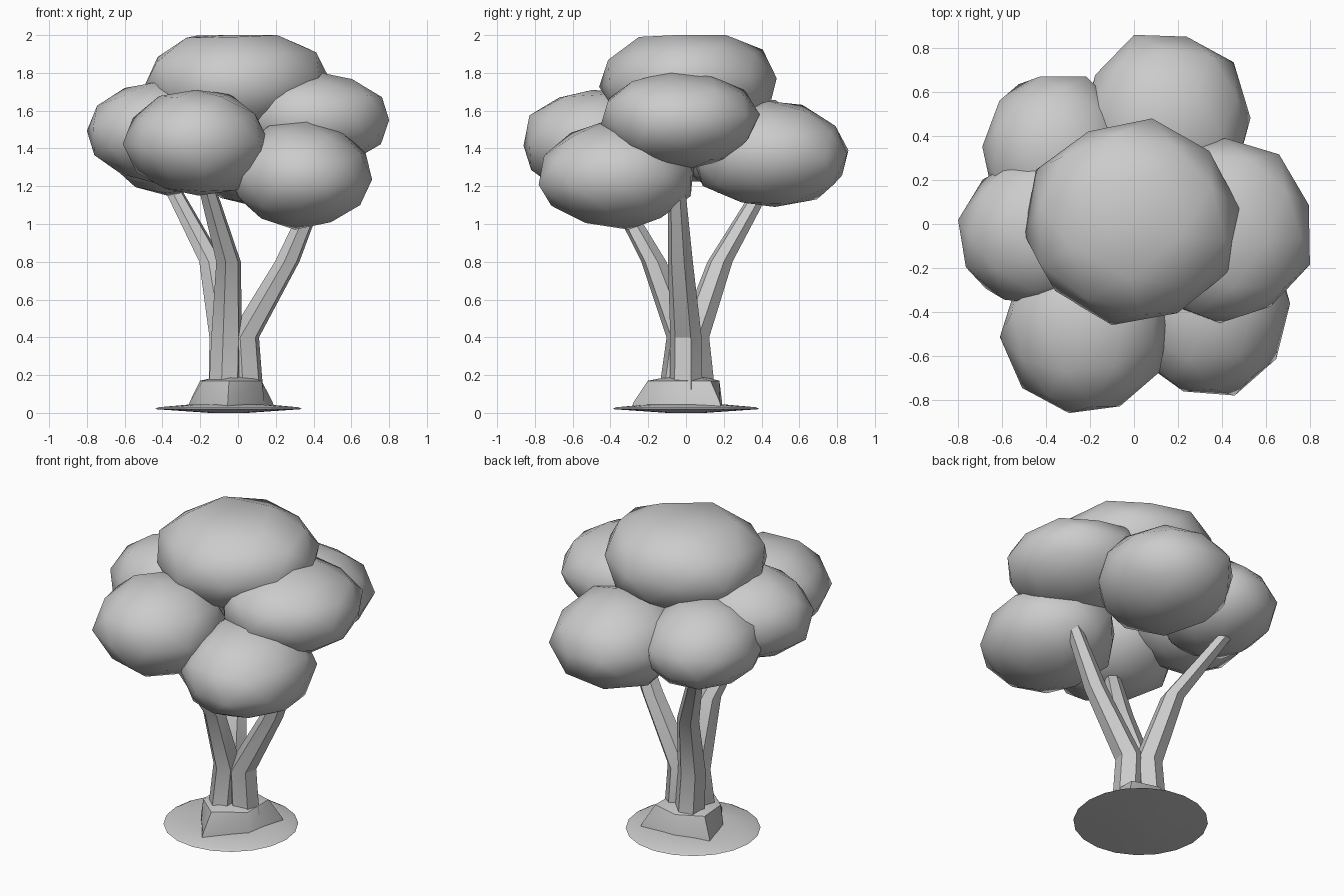
import bpy, bmesh, math, random
from mathutils import Vector, Euler

if "Cube" in bpy.data.objects:
    bpy.data.objects.remove(bpy.data.objects["Cube"])

clay = bpy.data.materials.new("plain_grey")
clay.use_nodes = True
GREY = (0.6, 0.6, 0.6, 1)
clay.diffuse_color = GREY
clay.node_tree.nodes["Principled BSDF"].inputs["Base Color"].default_value = GREY


def finish(name, bm, angle):
    """Turn a bmesh into a shaded object."""
    bmesh.ops.recalc_face_normals(bm, faces=bm.faces)
    mesh = bpy.data.meshes.new(name)
    bm.to_mesh(mesh)
    bm.free()
    mesh.materials.append(clay)
    obj = bpy.data.objects.new(name, mesh)
    bpy.context.collection.objects.link(obj)
    bpy.ops.object.select_all(action='DESELECT')
    obj.select_set(True)
    bpy.context.view_layer.objects.active = obj
    bpy.ops.object.shade_smooth_by_angle(angle=math.radians(angle))


def skin(bm, rings):
    """Bridge a list of vertex-position rings and cap both ends."""
    loops = [[bm.verts.new(p) for p in ring] for ring in rings]
    n = len(loops[0])
    for a, b in zip(loops, loops[1:]):
        for i in range(n):
            j = (i + 1) % n
            bm.faces.new((a[i], a[j], b[j], b[i]))
    bm.faces.new(loops[0])
    bm.faces.new(loops[-1])


def ring(x, y, z, radius, sides, turn=0.0):
    return [Vector((x + radius * math.cos(turn + math.tau * i / sides),
                    y + radius * math.sin(turn + math.tau * i / sides), z))
            for i in range(sides)]


def clump(name, low, high, seed, top=1.0):
    """Lumpy low-poly leaf mass fitted between two corners; top < 1 flattens it."""
    rng = random.Random(seed)
    bm = bmesh.new()
    bmesh.ops.create_icosphere(bm, subdivisions=2, radius=1)
    spin = Euler((rng.uniform(-0.2, 0.2), rng.uniform(-0.2, 0.2),
                  rng.uniform(0, math.tau))).to_matrix()
    for v in bm.verts:
        v.co = spin @ v.co * rng.uniform(0.96, 1.04)
        v.co.z = min(top, v.co.z)
    for axis in range(3):
        values = [v.co[axis] for v in bm.verts]
        a, b = min(values), max(values)
        for v in bm.verts:
            t = (v.co[axis] - a) / (b - a)
            v.co[axis] = low[axis] + t * (high[axis] - low[axis])
    finish(name, bm, 42)


# Leaf clumps
clump("top_foliage", (-0.50, -0.46, 1.45), (0.48, 0.48, 2.0), 3, 0.84)
clump("left_foliage", (0.0, -0.45, 1.29), (0.80, 0.39, 1.81), 5)
clump("right_foliage", (-0.80, -0.37, 1.22), (-0.06, 0.31, 1.75), 8)
clump("front_right_foliage", (-0.61, -0.86, 1.15), (0.16, -0.07, 1.71), 12, 0.95)
clump("front_left_foliage", (-0.06, -0.78, 0.97), (0.71, 0.04, 1.54), 14)
clump("back_left_foliage", (-0.23, 0.03, 1.09), (0.53, 0.86, 1.65), 17)
clump("back_right_foliage", (-0.69, -0.04, 1.15), (0.0, 0.67, 1.67), 21)

# Three bent hexagonal trunks
trunks = {
    "left_trunk": [(0.05, 0, 0.08), (0.03, 0, 0.4), (0.26, -0.03, 0.8), (0.44, -0.05, 1.22)],
    "back_trunk": [(-0.07, 0.07, 0.08), (-0.07, 0.04, 0.4), (-0.14, 0.18, 0.8), (-0.38, 0.44, 1.25)],
    "front_trunk": [(-0.07, -0.06, 0.08), (-0.06, -0.02, 0.4), (-0.05, -0.17, 0.8), (-0.18, -0.42, 1.25)],
}
for name, path in trunks.items():
    bm = bmesh.new()
    skin(bm, [ring(*p, r, 6, 0.3) for p, r in zip(path, (0.09, 0.085, 0.068, 0.044))])
    finish(name, bm, 30)

# Root mound with three spreading toes and hollows between them
bm = bmesh.new()
spread = ((-95, 0.29), (-28, 0.19), (40, 0.29), (95, 0.19), (150, 0.27), (208, 0.19))
rings = []
for z, mix, core in ((0.03, 1.0, 0), (0.06, 0.85, 0.03), (0.17, 0.25, 0.13), (0.19, 0, 0.1)):
    rings.append([Vector((-0.03 + (r * mix + core) * math.cos(math.radians(a)),
                          (r * mix + core) * math.sin(math.radians(a)), z))
                  for a, r in spread])
skin(bm, rings)
finish("root_mound", bm, 45)

# Thin ground disc
bm = bmesh.new()
skin(bm, [ring(-0.05, 0, 0.0, 0.1, 20), ring(-0.05, 0, 0.02, 0.39, 20),
          ring(-0.05, 0, 0.03, 0.37, 20), ring(-0.05, 0, 0.045, 0.2, 20)])
finish("ground_disc", bm, 30)
